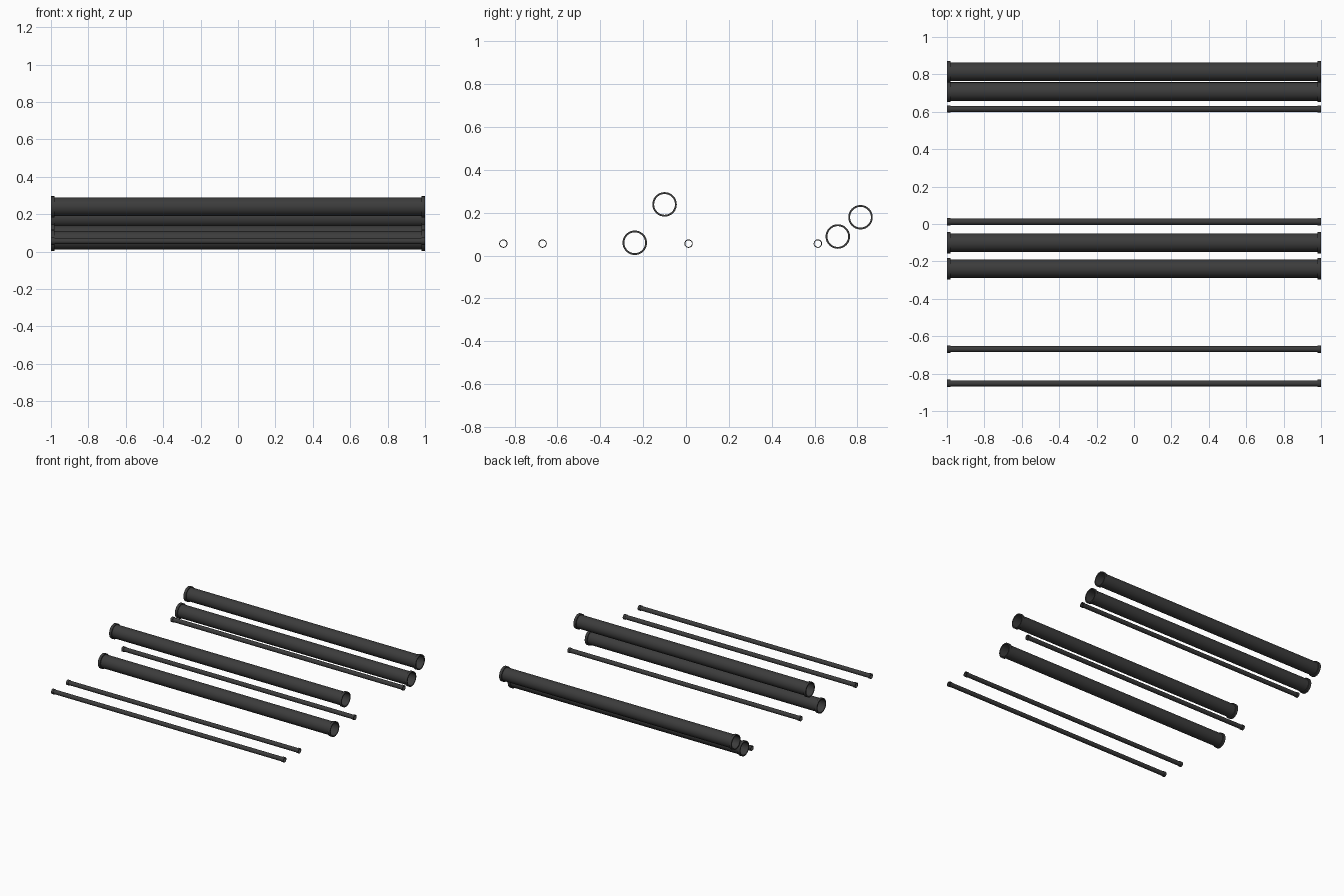
import bpy, bmesh
from math import cos, sin, tau

if "Cube" in bpy.data.objects:
    bpy.data.objects.remove(bpy.data.objects["Cube"])

mat = bpy.data.materials.new("dark_plastic")
mat.diffuse_color = (0.045, 0.045, 0.045, 1)
mat.use_nodes = True
mat.node_tree.nodes["Principled BSDF"].inputs["Base Color"].default_value = mat.diffuse_color


def pipe(name, y, z, collar_r, body_r, inner_r, collar_len, sides):
    """Hollow tube along x with a raised collar at each end."""
    c = 1 - collar_len
    profile = [(-1, inner_r), (-1, collar_r), (-c, collar_r), (-c, body_r),
               (c, body_r), (c, collar_r), (1, collar_r), (1, inner_r)]
    bm = bmesh.new()
    rings = [[bm.verts.new((x, r * cos(tau * i / sides), r * sin(tau * i / sides)))
              for i in range(sides)] for x, r in profile]
    for a, b in zip(rings, rings[1:] + rings[:1]):
        for i in range(sides):
            j = (i + 1) % sides
            bm.faces.new((a[i], a[j], b[j], b[i]))
    bmesh.ops.recalc_face_normals(bm, faces=bm.faces)
    me = bpy.data.meshes.new(name)
    bm.to_mesh(me)
    bm.free()
    me.materials.append(mat)
    ob = bpy.data.objects.new(name, me)
    ob.location = (0, y, z)
    bpy.context.collection.objects.link(ob)
    bpy.ops.object.select_all(action='DESELECT')
    ob.select_set(True)
    bpy.context.view_layer.objects.active = ob
    bpy.ops.object.shade_smooth_by_angle()


# Four wide pipes: two stacked pairs
for n, (y, z) in enumerate([(-0.239, 0.06), (-0.10, 0.239), (0.708, 0.089), (0.814, 0.179)]):
    pipe(f"wide_pipe_{n + 1}", y, z, 0.057, 0.050, 0.0485, 0.02, 40)

# Four thin pipes in a row at one height
for n, y in enumerate([-0.852, -0.669, 0.012, 0.615]):
    pipe(f"thin_pipe_{n + 1}", y, 0.056, 0.0195, 0.0165, 0.0155, 0.018, 32)
